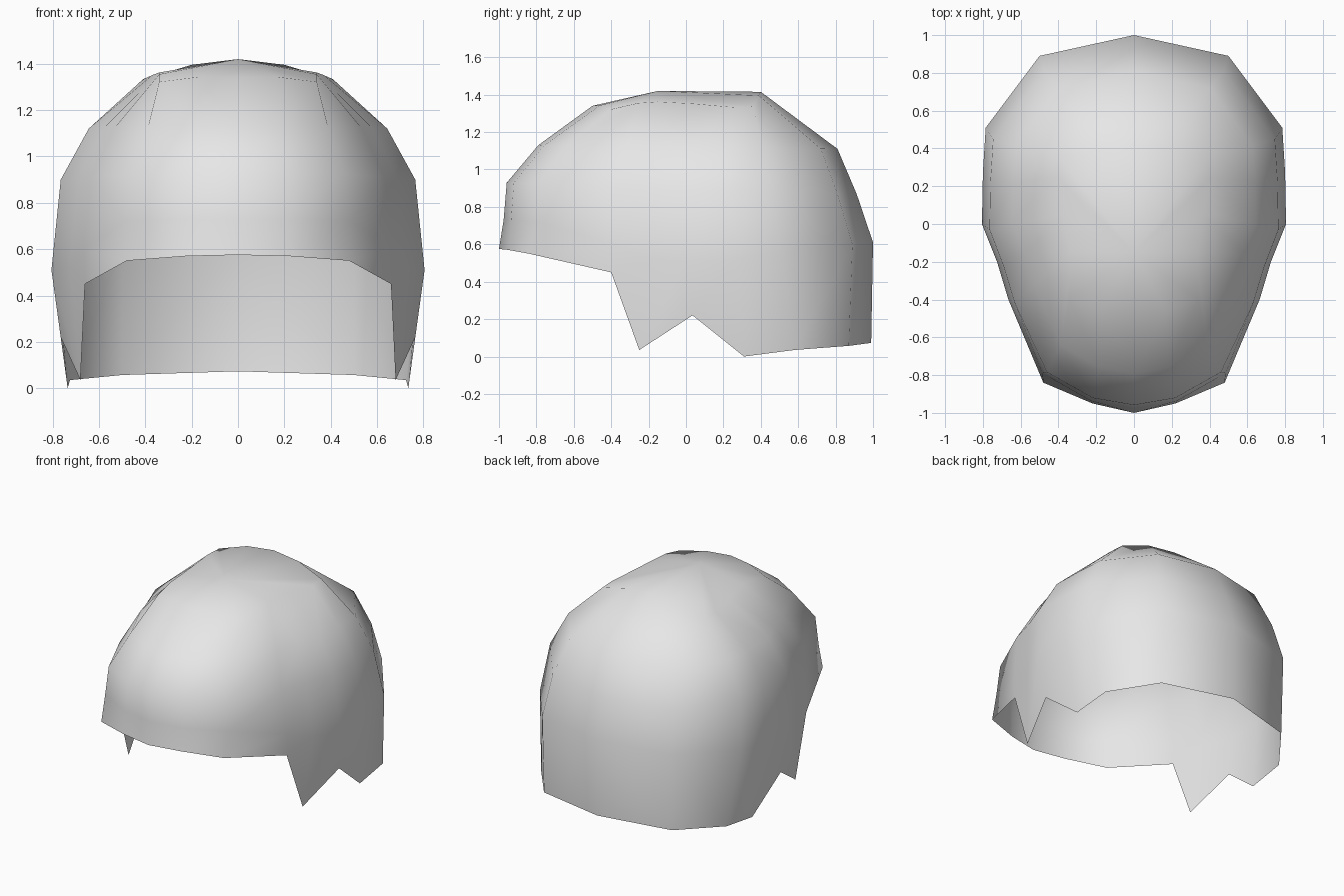
import bpy, bmesh

cube = bpy.data.objects.get("Cube")
if cube:
    bpy.data.objects.remove(cube, do_unlink=True)

mat = bpy.data.materials.new("plain grey")
mat.use_nodes = True
grey = (0.8, 0.8, 0.8, 1.0)
mat.diffuse_color = grey
mat.node_tree.nodes["Principled BSDF"].inputs["Base Color"].default_value = grey

# Left half outlines, running from front centre round the side to back centre
# Lower edge: fringe, pointed sideburn, notch, nape
rim = [(0, -1, .575), (.22, -.95, .57), (.48, -.84, .55), (.66, -.40, .45),
       (.68, -.25, .035), (.765, .035, .22), (.735, .31, 0), (.725, .58, .035),
       (.50, .87, .057), (0, .99, .073)]
# Widest ring
brow = [(0, -.975, .73), (.23, -.935, .73), (.485, -.79, .72), (.665, -.40, .60),
        (.725, -.20, .52), (.805, 0, .51), (.80, .27, .52), (.785, .51, .56),
        (.50, .89, .60), (0, 1, .61)]
# Plan of the ring round the crown
crown_plan = [(0, -.5), (.17, -.46), (.34, -.40), (.34, -.26), (.34, -.15),
              (.37, .05), (.41, .25), (.40, .36), (.20, .39), (0, .40)]

# Dome rings follow the widest ring, drawn inwards
temple = [(x * .95, y * .942 - .03 - .01 * (y < 0), .9 - .03 * y) for x, y, z in brow]
upper = [(x * .8, y * .81, 1.12 - .01 * y) for x, y, z in brow]
crown = [(x, y, 1.42 - .5 * x * x - .65 * min(y + .15, 0) ** 2 - .012 * max(y, 0))
         for x, y in crown_plan]

# Half shell: bridged rings closed by a fan at the top
bm = bmesh.new()
rings = [[bm.verts.new(p) for p in ring] for ring in (rim, brow, temple, upper, crown)]
for low, high in zip(rings, rings[1:]):
    for i in range(len(low) - 1):
        bm.faces.new((low[i], low[i + 1], high[i + 1], high[i]))
top = bm.verts.new((0, -.15, 1.42))
for a, b in zip(rings[-1], rings[-1][1:]):
    bm.faces.new((a, b, top))
for face in bm.faces:
    face.smooth = True

mesh = bpy.data.meshes.new("hair_cap")
bm.to_mesh(mesh)
bm.free()
mesh.materials.append(mat)
cap = bpy.data.objects.new("hair_cap", mesh)
bpy.context.collection.objects.link(cap)

# Right half
mirror = cap.modifiers.new("mirror", 'MIRROR')
mirror.use_axis = (True, False, False)
mirror.use_clip = True
mirror.merge_threshold = 0.001
